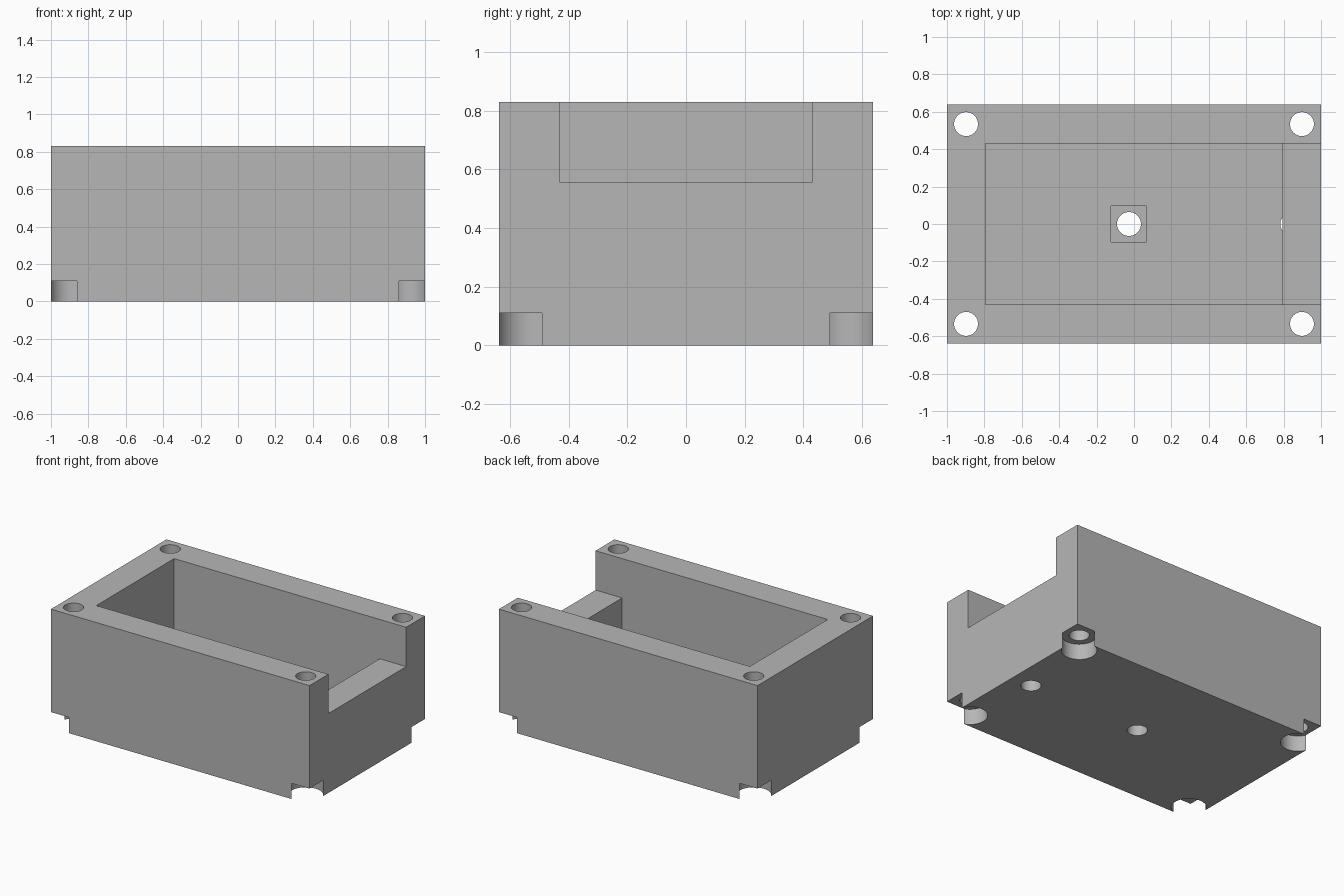
import bpy, bmesh, math

cube = bpy.data.objects.get("Cube")
if cube:
    bpy.data.objects.remove(cube, do_unlink=True)

HALF_X, HALF_Y, HEIGHT = 1.0, 0.638, 0.83
CAVITY_X, CAVITY_Y = 0.795, 0.43
FLOOR, SHELF, RECESS = 0.22, 0.555, 0.11
HOLE_R, HEAD_R = 0.064, 0.111
OVER = 0.1          # how far cutters reach past the body
NUT_X = -0.027

grey = bpy.data.materials.new("plain grey")
grey.use_nodes = True
colour = (0.47, 0.47, 0.47, 1)
grey.diffuse_color = colour
grey.node_tree.nodes["Principled BSDF"].inputs["Base Color"].default_value = colour


def prism(name, outline, z0, z1):
    """Extrude a counter-clockwise outline from z0 to z1."""
    bm = bmesh.new()
    base = bm.faces.new([bm.verts.new((x, y, z0)) for x, y in outline])
    top = bmesh.ops.extrude_face_region(bm, geom=[base])["geom"]
    bmesh.ops.translate(bm, vec=(0, 0, z1 - z0),
                        verts=[v for v in top if isinstance(v, bmesh.types.BMVert)])
    bmesh.ops.recalc_face_normals(bm, faces=bm.faces)
    mesh = bpy.data.meshes.new(name)
    bm.to_mesh(mesh)
    bm.free()
    mesh.materials.append(grey)
    obj = bpy.data.objects.new(name, mesh)
    bpy.context.collection.objects.link(obj)
    return obj


def rect(x0, x1, y0, y1):
    return [(x0, y0), (x1, y0), (x1, y1), (x0, y1)]


def arc(x, y, r, start=0, end=360, steps=48):
    angles = [math.radians(start + (end - start) * i / steps) for i in range(steps + 1)]
    points = [(x + r * math.cos(a), y + r * math.sin(a)) for a in angles]
    return points[:-1] if end - start == 360 else points


body = prism("enclosure_body", rect(-HALF_X, HALF_X, -HALF_Y, HALF_Y), 0, HEIGHT)
top = HEIGHT + OVER

# Main cavity, side opening and square nut pocket in the floor
cutters = [
    prism("cavity_cutter", rect(-CAVITY_X, CAVITY_X, -CAVITY_Y, CAVITY_Y), FLOOR, top),
    prism("opening_cutter", rect(0, HALF_X + OVER, -CAVITY_Y, CAVITY_Y), SHELF, top),
    prism("nut_cutter", rect(NUT_X - 0.095, NUT_X + 0.095, -0.095, 0.095), RECESS, FLOOR + OVER),
    prism("centre_hole_cutter", arc(NUT_X, 0, HOLE_R), -OVER, FLOOR + OVER),
    prism("side_hole_cutter", arc(0.846, 0, HOLE_R), -OVER, FLOOR + OVER),
]

# Corner screw holes with round head recesses left open at the outer corner
for sx in (-1, 1):
    for sy in (-1, 1):
        cx, cy = 0.898 * sx, 0.534 * sy
        cutters.append(prism("screw_cutter", arc(cx, cy, HOLE_R), -OVER, top))
        outline = arc(0, 0, HEAD_R, 90, 360) + [(HEAD_R, HEAD_R)]
        outline = [(cx + sx * x, cy + sy * y) for x, y in outline]
        cutters.append(prism("head_cutter", outline, -OVER, RECESS))

bpy.ops.object.select_all(action="DESELECT")
bpy.context.view_layer.objects.active = body
body.select_set(True)
for cutter in cutters:
    cutter.hide_render = True
    mod = body.modifiers.new("cut", "BOOLEAN")
    mod.operation = "DIFFERENCE"
    mod.solver = "EXACT"
    mod.object = cutter
    bpy.ops.object.modifier_apply(modifier=mod.name)
    bpy.data.objects.remove(cutter, do_unlink=True)

bpy.ops.object.shade_smooth_by_angle(angle=math.radians(30))
